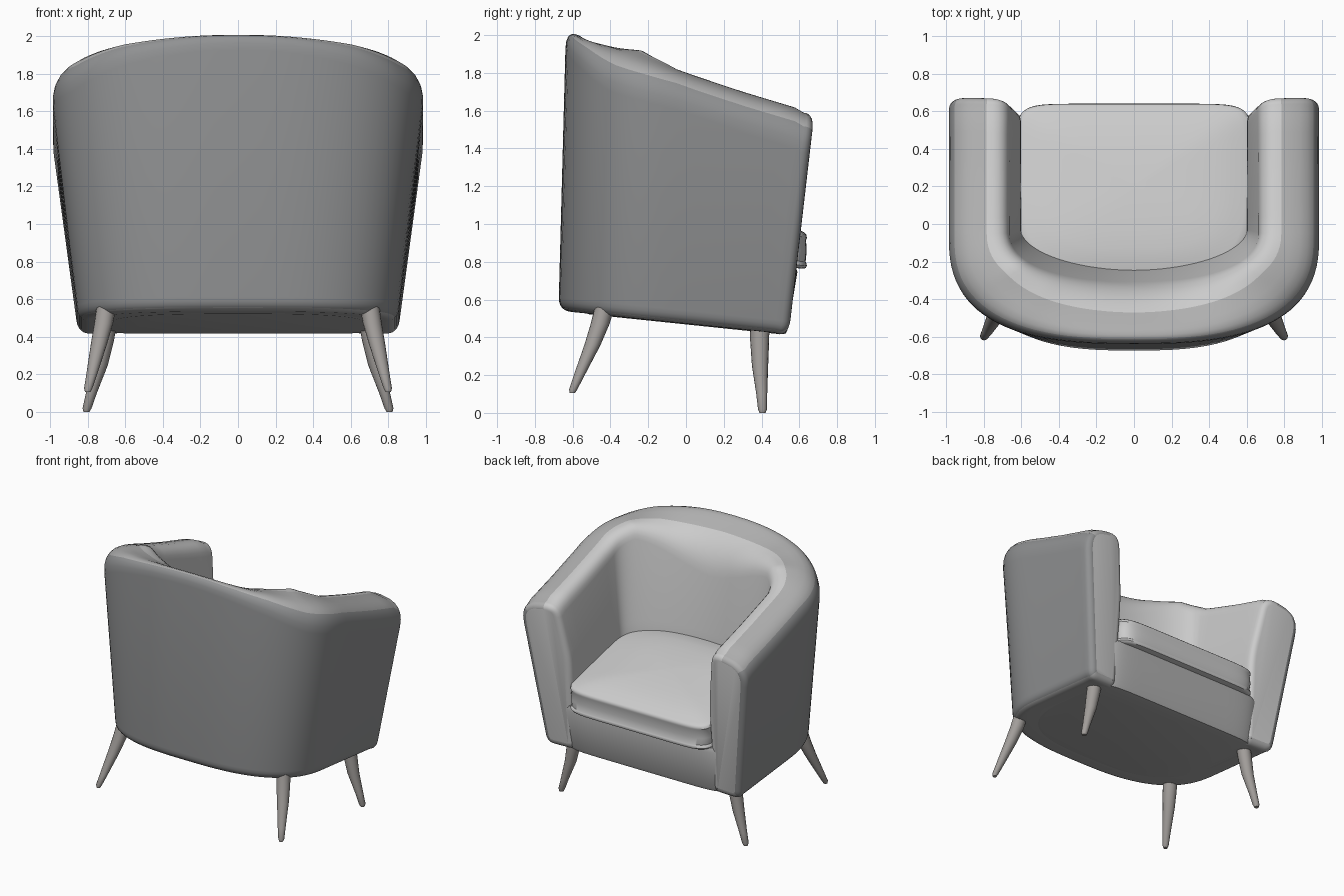
import bpy, bmesh, math
from mathutils import Vector

if "Cube" in bpy.data.objects:
    bpy.data.objects.remove(bpy.data.objects["Cube"])


def material(name, r, g, b):
    m = bpy.data.materials.new(name)
    m.diffuse_color = (r, g, b, 1)
    m.use_nodes = True
    m.node_tree.nodes["Principled BSDF"].inputs["Base Color"].default_value = m.diffuse_color
    return m


LIGHT = material("light_fabric", .60, .60, .59)
MID = material("mid_fabric", .43, .43, .43)
DARK = material("dark_fabric", .28, .285, .29)
WOOD = material("leg_wood", .36, .34, .325)


def loft(name, rings, mats, tone=lambda i: 0, smooth=45):
    """Skin closed rings of equal length and cap both ends; tone(i) picks the material along a ring."""
    bm = bmesh.new()
    vs = [[bm.verts.new(p) for p in r] for r in rings]
    n = len(rings[0])
    for a, b in zip(vs, vs[1:]):
        for i in range(n):
            j = (i + 1) % n
            bm.faces.new((a[i], a[j], b[j], b[i])).material_index = tone(i)
    bm.faces.new(vs[0])
    bm.faces.new(vs[-1])
    bmesh.ops.recalc_face_normals(bm, faces=bm.faces)
    me = bpy.data.meshes.new(name)
    bm.to_mesh(me)
    bm.free()
    for m in mats:
        me.materials.append(m)
    ob = bpy.data.objects.new(name, me)
    bpy.context.collection.objects.link(ob)
    bpy.ops.object.select_all(action='DESELECT')
    ob.select_set(True)
    bpy.context.view_layer.objects.active = ob
    bpy.ops.object.shade_smooth_by_angle(angle=math.radians(smooth))
    return ob


def spow(v, p):
    return math.copysign(abs(v) ** p, v)


def plan(a, y0, b, n, yf):
    """U-shaped plan: straight arms joined by a superelliptic back."""
    arm = [(a, yf + (y0 - yf) * k / 8) for k in range(8)]
    arc = []
    for i in range(49):
        t = math.pi * i / 48
        arc.append((a * spow(math.cos(t), 2 / n), y0 - b * abs(math.sin(t)) ** (2 / n)))
    return arm + arc + [(-x, y) for x, y in reversed(arm)]


def lerp_table(table, v):
    for (x0, z0), (x1, z1) in zip(table, table[1:]):
        if v <= x1:
            return z0 + (z1 - z0) * max(0, (v - x0) / (x1 - x0))
    return table[-1][1]


def rounded(corners, radii, k=7):
    out = []
    for i, (p, r) in enumerate(zip(corners, radii)):
        a = p + (corners[i - 1] - p).normalized() * r
        b = p + (corners[(i + 1) % len(corners)] - p).normalized() * r
        for j in range(k):
            t = j / (k - 1)
            out.append(a * (1 - t) ** 2 + p * 2 * t * (1 - t) + b * t * t)
    return out


def inset(ring, d, push):
    """Shrink an arm-end section by d within its plane and shift it along y."""
    cx = sum(p.x for p in ring) / len(ring)
    out = []
    for i, p in enumerate(ring):
        t = ring[(i + 1) % len(ring)] - ring[i - 1]
        nrm = Vector((t.z, 0, -t.x)).normalized()
        if cx > 0:
            nrm = -nrm
        out.append(p + nrm * d + Vector((0, push, 0)))
    return out


def bottom(y):
    return 0.54 - 0.103 * (y + 0.66)


# Wraparound back and arms
RIM = [(-.6, 2.0), (-.50, 2.0), (-.42, 1.985), (-.33, 1.945), (-.25, 1.91),
       (0, 1.815), (.3, 1.715), (.6, 1.625), (.7, 1.595)]
outer_low = plan(.85, -.05, .625, 2.8, .545)
outer_top = plan(1.005, -.05, .585, 2.7, .675)
inner_top = plan(.675, -.05, .28, 2.2, .665)
inner_seat = plan(.60, -.03, .21, 1.9, .595)
inner_low = plan(.61, -.03, .21, 1.9, .535)
stations = []
for ol, ot, it, s, il in zip(outer_low, outer_top, inner_top, inner_seat, inner_low):
    h = lerp_table(RIM, (ot[1] + it[1]) / 2)
    side = min(1, abs(ot[0]) / .9) ** 2
    back = 1 - side
    corners = [Vector((*ol, bottom(ol[1]))),
               Vector((*ot, h - .05 * side + .06 * back)),
               Vector((*it, h - .18 * back)),
               Vector((*s, 1.12)), Vector((*il, bottom(il[1])))]
    stations.append(rounded(corners, [.07, .13 + .05 * side, .11 + .07 * back, .1, .05]))

# Softly rounded arm fronts: roll the end sections inwards
R = .045
for end in (0, -1):
    base = stations[end]
    roll = []
    for k in range(6):
        t = math.pi / 2 * k / 5
        roll.append(inset(base, R * (1 - math.cos(t)), -R * (1 - math.sin(t))))
    if end == 0:
        stations = roll[::-1] + stations[1:]
    else:
        stations = stations[:-1] + roll


def shell_tone(i):
    if 3 <= i < 10:
        return 2
    return 1 if i < 14 or i >= 28 else 0


loft("back_and_arms", stations, [LIGHT, MID, DARK], shell_tone, 60)


def slab(name, mat, a, yc, b_front, b_back, n_front, n_back, rows):
    """Rounded D-shaped slab; rows hold (plan scale, height at front, front shift, backward rise)."""
    rings = []
    for sc, z, shift, rise in rows:
        ring = []
        for i in range(96):
            t = 2 * math.pi * i / 96
            c, s = math.cos(t), math.sin(t)
            n, b = (n_front, b_front + shift) if s > 0 else (n_back, b_back)
            y = yc + sc * b * spow(s, 2 / n)
            ring.append((sc * a * spow(c, 2 / n), y, z - rise * (y - .6)))
        rings.append(ring)
    return loft(name, rings, [mat])


# Seat base with its front rail
slab("seat_base", MID, .73, .1, .44, .65, 9, 3,
     [(.94, .406, -.02, .104), (.985, .412, -.005, .104), (1, .44, 0, .104),
      (1, .745, .05, .104), (.98, .775, .05, .104)])

# Domed seat cushion, rising to the back, with a piped edge
CUSHION = [(.3, .765), (.95, .765), (.985, .77), (1, .782), (.995, .797), (.985, .803),
           (.997, .86), (.99, .925), (1.0, .935), (.995, .952), (.975, .96),
           (.94, .965), (.85, .98), (.7, .995), (.5, 1.005), (.25, 1.012), (.03, 1.015)]
slab("seat_cushion", LIGHT, .625, .2, .44, .47, 9, 3.4,
     [(sc, z, 0, .105 if z < .9 else .23) for sc, z in CUSHION])

# Splayed tapering legs: (x, y, z, radius) down the path
LEGS = {
    "front_leg": [(.695, .39, .47, .052), (.71, .39, .38, .05), (.735, .392, .25, .043),
                  (.78, .401, .1, .029), (.803, .405, .02, .024), (.806, .405, 0, .016)],
    "rear_leg": [(.70, -.43, .56, .052), (.715, -.455, .47, .05), (.74, -.495, .36, .043),
                 (.778, -.565, .2, .029), (.797, -.597, .125, .022), (.799, -.602, .105, .014)],
}
for name, path in LEGS.items():
    for side, label in ((1, "right"), (-1, "left")):
        rings = [[(side * x + r * math.cos(k * math.pi / 8), y + r * math.sin(k * math.pi / 8), z)
                  for k in range(16)] for x, y, z, r in path]
        loft(f"{label}_{name}", rings, [WOOD])
